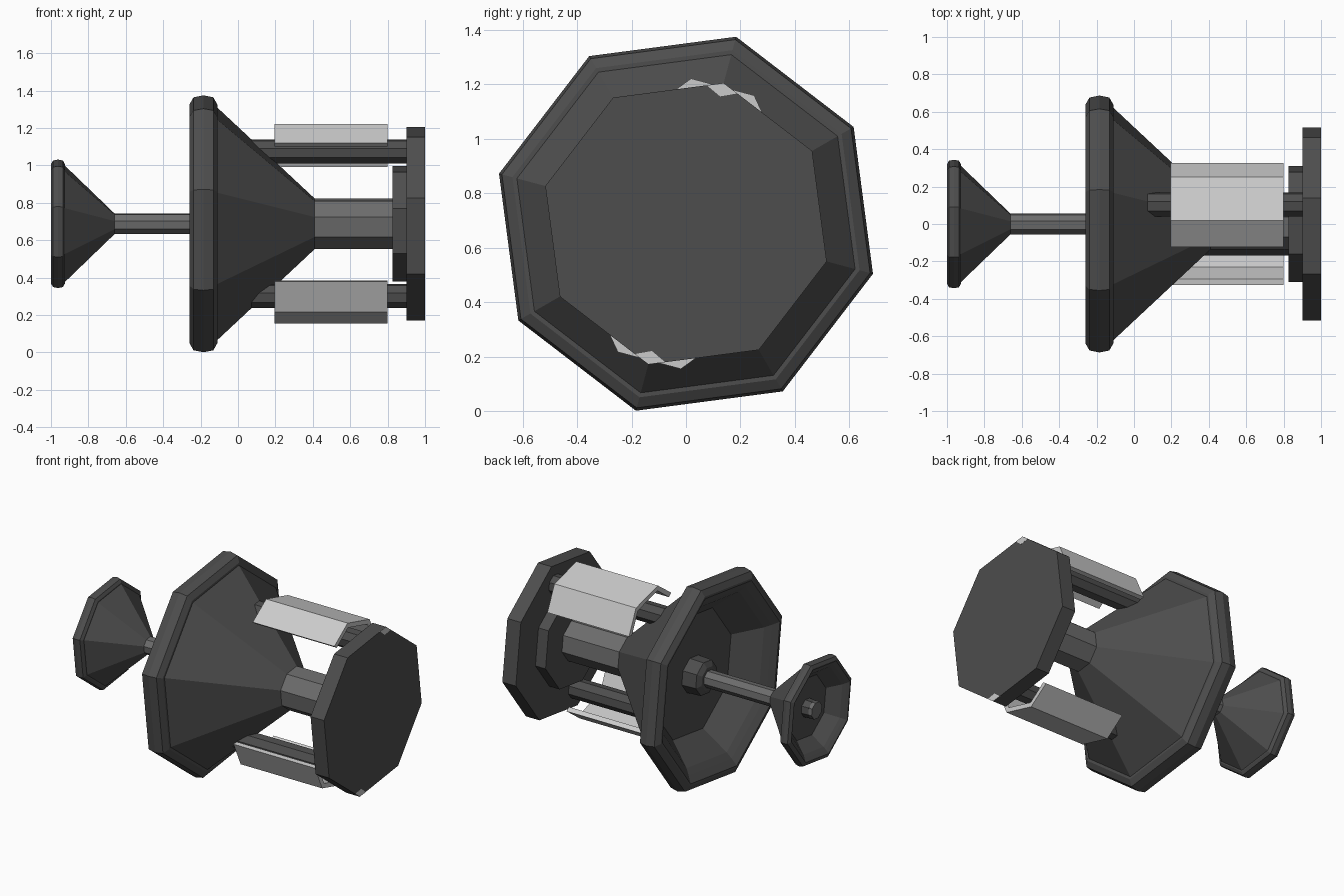
import bpy, bmesh
from math import cos, sin, radians

if "Cube" in bpy.data.objects:
    bpy.data.objects.remove(bpy.data.objects["Cube"])

CZ = 0.688            # height of the long axis
TILT = radians(75)    # the octagons share this twist


def material(name, v):
    m = bpy.data.materials.new(name)
    m.diffuse_color = (v, v, v, 1)
    m.use_nodes = True
    m.node_tree.nodes["Principled BSDF"].inputs["Base Color"].default_value = m.diffuse_color
    return m


DARK = material("dark", 0.075)
METAL = material("rod_grey", 0.15)
LIGHT = material("light", 0.6)


def finish(name, bm, mat):
    bmesh.ops.recalc_face_normals(bm, faces=bm.faces)
    me = bpy.data.meshes.new(name)
    bm.to_mesh(me)
    bm.free()
    ob = bpy.data.objects.new(name, me)
    me.materials.append(mat)
    bpy.context.collection.objects.link(ob)
    return ob


def lathe(name, profile, mat, y=0, z=CZ, n=8):
    """Eight-sided solid about x from (x, radius) points, capped at both ends."""
    bm = bmesh.new()
    rings = [[bm.verts.new((x, y + r * cos(TILT + k * radians(360) / n),
                            z + r * sin(TILT + k * radians(360) / n)))
              for k in range(n)] for x, r in profile]
    for a, b in zip(rings, rings[1:]):
        for k in range(n):
            j = (k + 1) % n
            bm.faces.new((a[k], a[j], b[j], b[k]))
    bm.faces.new(rings[0])
    bm.faces.new(rings[-1])
    return finish(name, bm, mat)


def prism(name, pts, x0, x1, mat, sign):
    """Extrude a (tangent, radial) outline along x, on the upper or lower side."""
    c, s = cos(TILT), sin(TILT)
    bm = bmesh.new()
    vs = [bm.verts.new((x0, sign * (u * s + v * c), CZ + sign * (v * s - u * c)))
          for u, v in pts]
    f = bm.faces.new(vs)
    ext = bmesh.ops.extrude_face_region(bm, geom=[f], use_keep_orig=True)
    bmesh.ops.translate(bm, vec=(x1 - x0, 0, 0),
                        verts=[e for e in ext["geom"] if isinstance(e, bmesh.types.BMVert)])
    return finish(name, bm, mat)


# Hollow cones with bevelled rim and inner hub: the small one is half size
BOWL = [(0.09, 0.08), (0.11, 0.115), (0.21, 0.12), (0.21, 0.42), (0.06, 0.56),
        (0.03, 0.60), (0.0, 0.645), (0.0, 0.66), (0.022, 0.70), (0.075, 0.711),
        (0.128, 0.70), (0.15, 0.66), (0.15, 0.643), (0.67, 0.14)]
lathe("large_cone", [(-0.26 + x, r) for x, r in BOWL], DARK)
lathe("small_cone", [(-1.0 + x / 2, r / 2) for x, r in BOWL[:-1]] + [(-0.66, 0.057)], DARK)

# Rods and end discs along the axis
lathe("thin_rod", [(-0.97, 0.057), (-0.1, 0.057)], METAL)
lathe("thick_rod", [(0.38, 0.14), (0.83, 0.14)], METAL)
lathe("inner_disc", [(0.825, 0.32), (0.905, 0.32)], DARK)
lathe("end_disc", [(0.9, 0.535), (1.0, 0.535)], DARK)

# Bent panel section (outer edge, then inner) and kite-shaped corner mark
outer = [(-0.23, 0.385), (-0.12, 0.52), (0.12, 0.52), (0.235, 0.382)]
inner = [(0.205, 0.37), (0.107, 0.49), (-0.107, 0.49), (-0.2, 0.373)]
kite = [(0, 0.484), (0.058, 0.511), (0, 0.534), (-0.058, 0.511)]

# Side rods, panels and light corner marks above and below
for side, sign in (("upper", 1), ("lower", -1)):
    lathe(side + "_side_rod", [(0.03, 0.066), (0.905, 0.066)], DARK,
          sign * 0.4 * cos(TILT), CZ + sign * 0.4 * sin(TILT))
    prism(side + "_panel", outer + inner, 0.195, 0.8, LIGHT, sign)
    prism(side + "_corner_mark", kite, 0.99, 1.001, LIGHT, sign)
